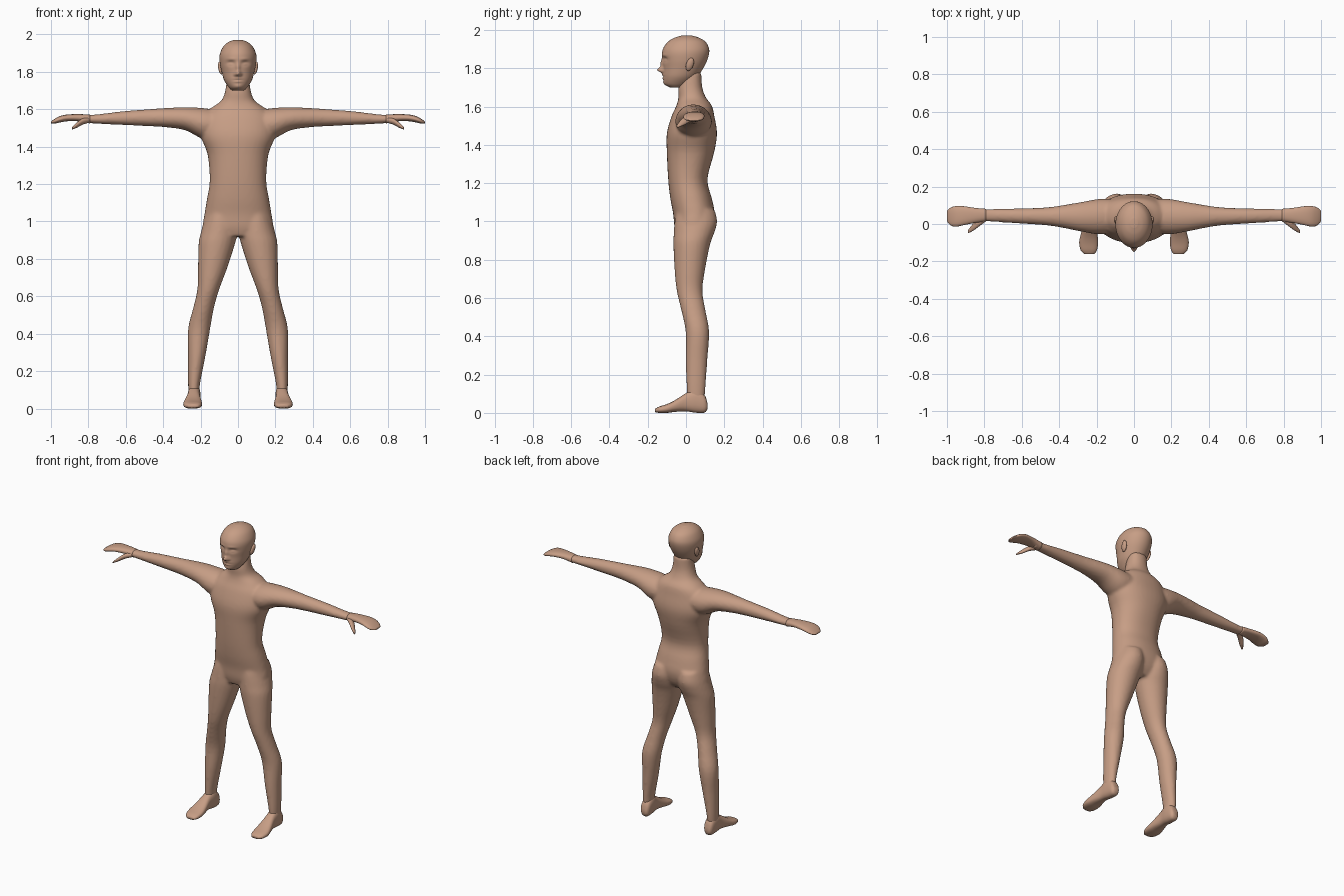
import bpy
import bmesh
import math
from mathutils import Vector

cube = bpy.data.objects.get("Cube")
if cube:
    bpy.data.objects.remove(cube, do_unlink=True)

# One skin colour for the whole figure
SKIN = (0.57, 0.34, 0.235, 1.0)
skin = bpy.data.materials.new("skin")
skin.use_nodes = True
skin.diffuse_color = SKIN
shader = next(n for n in skin.node_tree.nodes if n.type == 'BSDF_PRINCIPLED')
shader.inputs["Base Color"].default_value = SKIN
shader.inputs["Roughness"].default_value = 0.7


def spline(stations, steps):
    """Smoothly interpolate the rows of a station table."""
    rows = [Vector(s) for s in stations]
    result = []
    for i in range(len(rows) - 1):
        before, start = rows[max(i - 1, 0)], rows[i]
        end, after = rows[i + 1], rows[min(i + 2, len(rows) - 1)]
        for k in range(steps):
            t = k / steps
            tangent_a, tangent_b = (end - before) / 2, (after - start) / 2
            h = t * t * (3 - 2 * t)
            result.append(start * (1 - h) + end * h
                          + tangent_a * (t * (1 - t) ** 2)
                          - tangent_b * (t * t * (1 - t)))
    result.append(rows[-1])
    return result


def loft(bm, axis, stations, side=1, sides=24, steps=4, power=2.0):
    """Skin rounded sections; a station is (position, a_min, a_max, b_min, b_max)."""
    rings = []
    for t, a0, a1, b0, b1 in spline(stations, steps):
        ring = []
        for i in range(sides):
            angle = math.tau * i / sides
            c, s = math.cos(angle), math.sin(angle)
            c = math.copysign(abs(c) ** (2 / power), c)
            s = math.copysign(abs(s) ** (2 / power), s)
            a = (a0 + a1) / 2 + c * (a1 - a0) / 2
            b = (b0 + b1) / 2 + s * (b1 - b0) / 2
            x, y, z = {'X': (t, a, b), 'Y': (a, t, b), 'Z': (a, b, t)}[axis]
            ring.append(bm.verts.new((x * side, y, z)))
        rings.append(ring)
    for low, high in zip(rings, rings[1:]):
        for i in range(sides):
            j = (i + 1) % sides
            bm.faces.new((low[i], low[j], high[j], high[i]))
    bm.faces.new(rings[0])
    bm.faces.new(rings[-1])


def symmetric(rows):
    """Expand (height, half width, front, back) into loft stations."""
    return [(z, -w, w, front, back) for z, w, front, back in rows]


def finish(name, bm):
    bmesh.ops.recalc_face_normals(bm, faces=bm.faces)
    for face in bm.faces:
        face.smooth = True
    mesh = bpy.data.meshes.new(name)
    bm.to_mesh(mesh)
    bm.free()
    mesh.materials.append(skin)
    obj = bpy.data.objects.new(name, mesh)
    bpy.context.collection.objects.link(obj)
    return obj


# Torso with neck
TORSO = symmetric([
    (1.78, .058, -.02, .08), (1.7, .068, -.04, .085), (1.645, .09, -.04, .105),
    (1.605, .145, -.05, .135), (1.55, .19, -.075, .148), (1.46, .2, -.1, .162),
    (1.36, .163, -.1, .147), (1.22, .151, -.093, .112), (1.12, .166, -.082, .135),
    (1.04, .179, -.067, .15), (.97, .185, -.06, .135), (.92, .13, -.045, .1)])

# Left leg from hip to ankle
LEG = [
    (1.06, .01, .165, -.05, .15), (1, .003, .183, -.06, .163),
    (.94, .003, .199, -.064, .148), (.88, .016, .211, -.066, .126),
    (.75, .058, .214, -.06, .1), (.64, .099, .217, -.049, .086),
    (.54, .128, .239, -.026, .101), (.425, .149, .267, -.002, .121),
    (.28, .174, .267, -.002, .112), (.13, .203, .267, .003, .102),
    (.05, .207, .264, .01, .095)]

# Left arm from shoulder to wrist
ARM = [
    (.08, -.04, .13, 1.46, 1.59), (.18, -.056, .135, 1.44, 1.606),
    (.28, -.041, .118, 1.487, 1.611), (.38, -.021, .101, 1.503, 1.607),
    (.47, -.007, .089, 1.509, 1.601), (.62, .003, .083, 1.516, 1.589),
    (.76, .012, .081, 1.523, 1.572), (.83, .014, .081, 1.528, 1.572)]

bm = bmesh.new()
loft(bm, 'Z', TORSO, sides=40, power=2.2)
for side in (1, -1):
    loft(bm, 'Z', LEG, side)
    loft(bm, 'X', ARM, side)
body = finish("body", bm)
fuse = body.modifiers.new("fuse", 'REMESH')
fuse.mode = 'VOXEL'
fuse.voxel_size = 0.009
fuse.use_smooth_shade = True
relax = body.modifiers.new("relax", 'SMOOTH')
relax.factor = 0.5
relax.iterations = 6

# Head: plain skull first, then the face is pushed in and out
HEAD = symmetric([
    (1.7, .03, -.085, -.02), (1.718, .05, -.112, .02), (1.755, .074, -.119, .06),
    (1.8, .087, -.119, .09), (1.84, .096, -.123, .11), (1.88, .099, -.125, .121),
    (1.91, .092, -.116, .118), (1.94, .075, -.092, .1), (1.96, .05, -.058, .066),
    (1.971, .02, -.02, .03)])
# Each feature: x, z, width, height, push along y
FACE = {
    "nose_tip": (0, 1.791, .014, .014, -.03),
    "nose_bridge": (0, 1.822, .011, .024, -.012),
    "nostril": (.014, 1.785, .008, .007, -.008),
    "eye_socket": (.038, 1.846, .02, .013, .013),
    "eyelid": (.038, 1.842, .013, .007, -.007),
    "brow": (.035, 1.868, .025, .008, -.003),
    "upper_lip": (0, 1.764, .022, .005, -.006),
    "mouth": (0, 1.757, .024, .003, .006),
    "lower_lip": (0, 1.749, .02, .006, -.006),
    "chin": (0, 1.722, .02, .012, -.004),
}
bm = bmesh.new()
loft(bm, 'Z', HEAD, sides=96, steps=8)
for v in bm.verts:
    if v.co.y < -.03:
        v.co.y += sum(
            push * math.exp(-((abs(v.co.x) - x) / w) ** 2 - ((v.co.z - z) / h) ** 2)
            for x, z, w, h, push in FACE.values())
finish("head", bm)

# Left foot from heel to toes
FOOT = [
    (.112, .216, .25, .02, .05), (.096, .203, .263, .001, .095),
    (.05, .2, .268, .001, .125), (0, .203, .271, .008, .103),
    (-.06, .195, .286, .005, .065), (-.1, .192, .293, 0, .046),
    (-.14, .198, .285, 0, .033), (-.161, .212, .265, .004, .022)]

# Left hand with closed fingers, and thumb
HAND = [
    (.79, .014, .081, 1.524, 1.571), (.85, .006, .086, 1.535, 1.574),
    (.91, -.006, .095, 1.536, 1.572), (.95, -.014, .096, 1.53, 1.564),
    (.98, -.008, .088, 1.523, 1.549), (1, .015, .07, 1.524, 1.534)]
THUMB = [
    (.79, .016, .046, 1.53, 1.558), (.83, -.014, .03, 1.518, 1.551),
    (.86, -.036, .002, 1.502, 1.53), (.888, -.05, -.034, 1.491, 1.502)]

for label, side in (("left", 1), ("right", -1)):
    for part, axis, table, power in (("foot", 'Y', FOOT, 2.5),
                                     ("hand", 'X', HAND, 2.3),
                                     ("thumb", 'X', THUMB, 2)):
        bm = bmesh.new()
        loft(bm, axis, table, side, power=power)
        finish(f"{label}_{part}", bm)

    # Ear: a flattened, slightly tilted ball
    bm = bmesh.new()
    bmesh.ops.create_uvsphere(bm, u_segments=16, v_segments=10, radius=1)
    for v in bm.verts:
        x, y, z = v.co
        v.co = (side * (.094 + .012 * x + .005 * z),
                .02 + .02 * y + .008 * z, 1.82 + .034 * z)
    finish(f"{label}_ear", bm)
